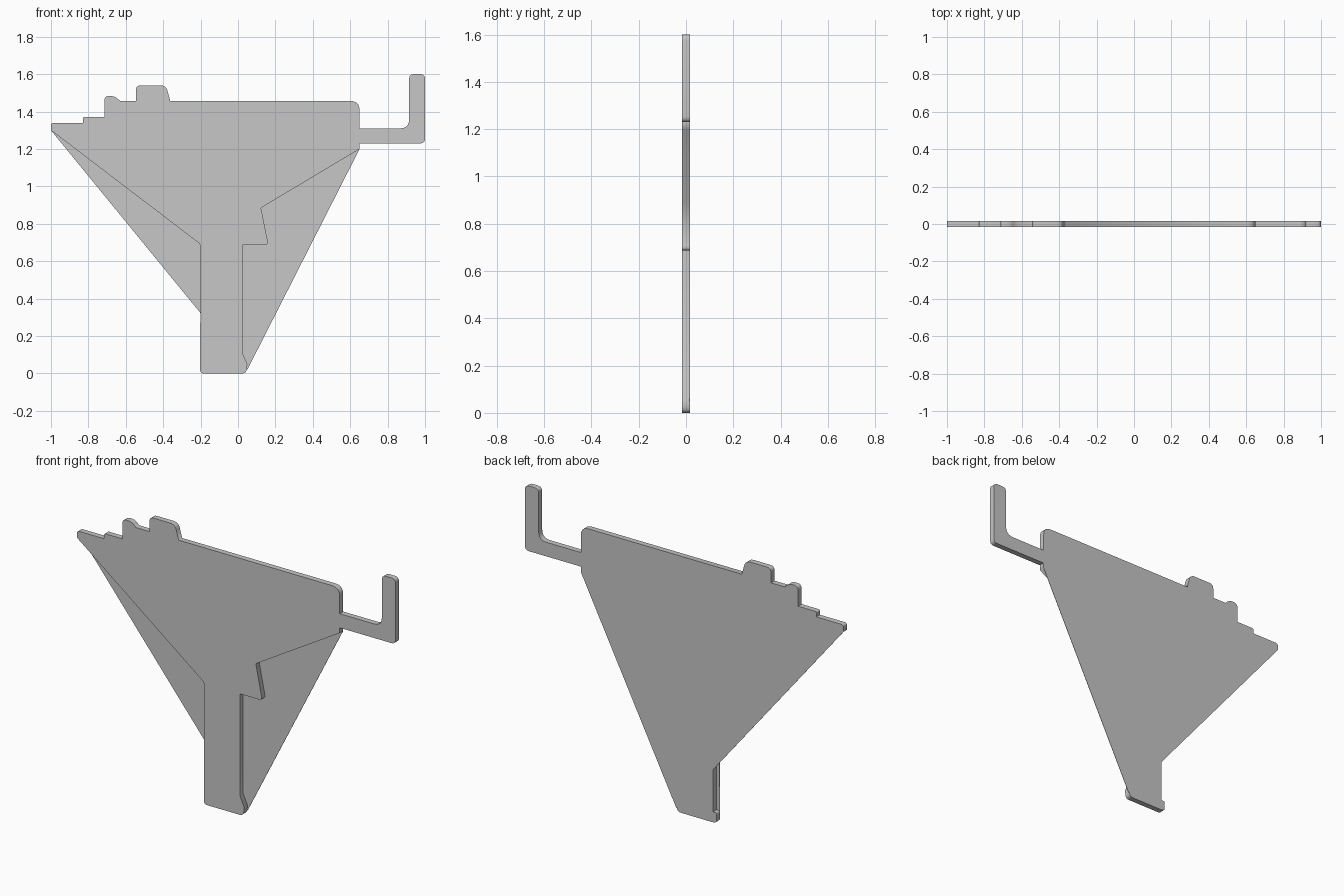
import bpy, bmesh, math
from mathutils import Vector

cube = bpy.data.objects.get("Cube")
if cube:
    bpy.data.objects.remove(cube, do_unlink=True)

FRONT, BACK, SKIN = -0.016, 0.016, 0.002

grey = bpy.data.materials.new("plain grey")
grey.use_nodes = True
colour = (0.57, 0.57, 0.57, 1)
grey.diffuse_color = colour
grey.node_tree.nodes["Principled BSDF"].inputs["Base Color"].default_value = colour


def rounded(corners, steps=5):
    """Replace each (x, z, radius) corner with a short curve."""
    path = []
    for i, (x, z, r) in enumerate(corners):
        p = Vector((x, z))
        if not r:
            path.append(p)
            continue
        a = p + (Vector(corners[i - 1][:2]) - p).normalized() * r
        b = p + (Vector(corners[(i + 1) % len(corners)][:2]) - p).normalized() * r
        for k in range(steps + 1):
            t = k / steps
            path.append(a * (1 - t) ** 2 + p * 2 * t * (1 - t) + b * t ** 2)
    return path


def plate(name, corners, y0, y1):
    """Extrude an outline in the xz plane from y0 to y1."""
    bm = bmesh.new()
    face = bm.faces.new([bm.verts.new((p.x, y0, p.y)) for p in rounded(corners)])
    out = bmesh.ops.extrude_face_region(bm, geom=[face], use_keep_orig=True)
    moved = [v for v in out["geom"] if isinstance(v, bmesh.types.BMVert)]
    bmesh.ops.translate(bm, verts=moved, vec=(0, y1 - y0, 0))
    bmesh.ops.recalc_face_normals(bm, faces=bm.faces)
    mesh = bpy.data.meshes.new(name)
    bm.to_mesh(mesh)
    bm.free()
    mesh.materials.append(grey)
    obj = bpy.data.objects.new(name, mesh)
    bpy.context.collection.objects.link(obj)
    return obj


# Main body: stepped top, hooked arm on one side, narrow stem below
stepped_top = [
    (-1, 1.3, 0), (-1, 1.34, .015), (-.83, 1.34, 0), (-.83, 1.37, .01),
    (-.715, 1.37, 0), (-.715, 1.483, .025), (-.66, 1.483, .02), (-.63, 1.457, 0),
    (-.545, 1.457, 0), (-.545, 1.54, .025), (-.385, 1.54, .03), (-.362, 1.457, 0),
    (.65, 1.457, .05),
]
hooked_arm = [
    (.65, 1.31, 0), (.915, 1.31, .05), (.915, 1.6, .025), (1, 1.6, .025),
    (1, 1.23, .025), (.65, 1.23, 0),
]
stem = [
    (.65, 1.2, 0), (.123, .885, 0), (.163, .687, .02), (.023, .687, 0),
    (.023, .11, 0), (.05, .05, 0), (.045, 0, .025), (-.203, 0, .02),
    (-.203, .06, .01), (-.182, .06, 0), (-.182, .62, 0), (-.2, .62, 0),
    (-.2, .69, .02),
]
body = plate("body", stepped_top + hooked_arm + stem, FRONT, BACK)

# Thin front lip along the rebated edge of the stem
plate("stem_lip", [(-.203, .05, 0), (-.182, .06, 0), (-.182, .62, 0),
                   (-.2, .62, 0)], FRONT, FRONT + SKIN)

# Thin webs flush with the back that fill the gaps beside the stem
plate("right_web", [(-1, 1.3, 0), (-.2, .69, .02), (-.2, .62, 0), (-.182, .62, 0),
                    (-.182, .3, 0)], BACK - SKIN, BACK)
plate("left_web", [(.65, 1.2, 0), (.123, .885, 0), (.163, .687, .02),
                   (.023, .687, 0), (.023, .11, 0), (.05, .02, 0)],
      BACK - SKIN, BACK)

# Soften the rounded rims while keeping the flat faces crisp
bpy.ops.object.select_all(action='DESELECT')
body.select_set(True)
bpy.context.view_layer.objects.active = body
bpy.ops.object.shade_smooth_by_angle(angle=math.radians(75))
